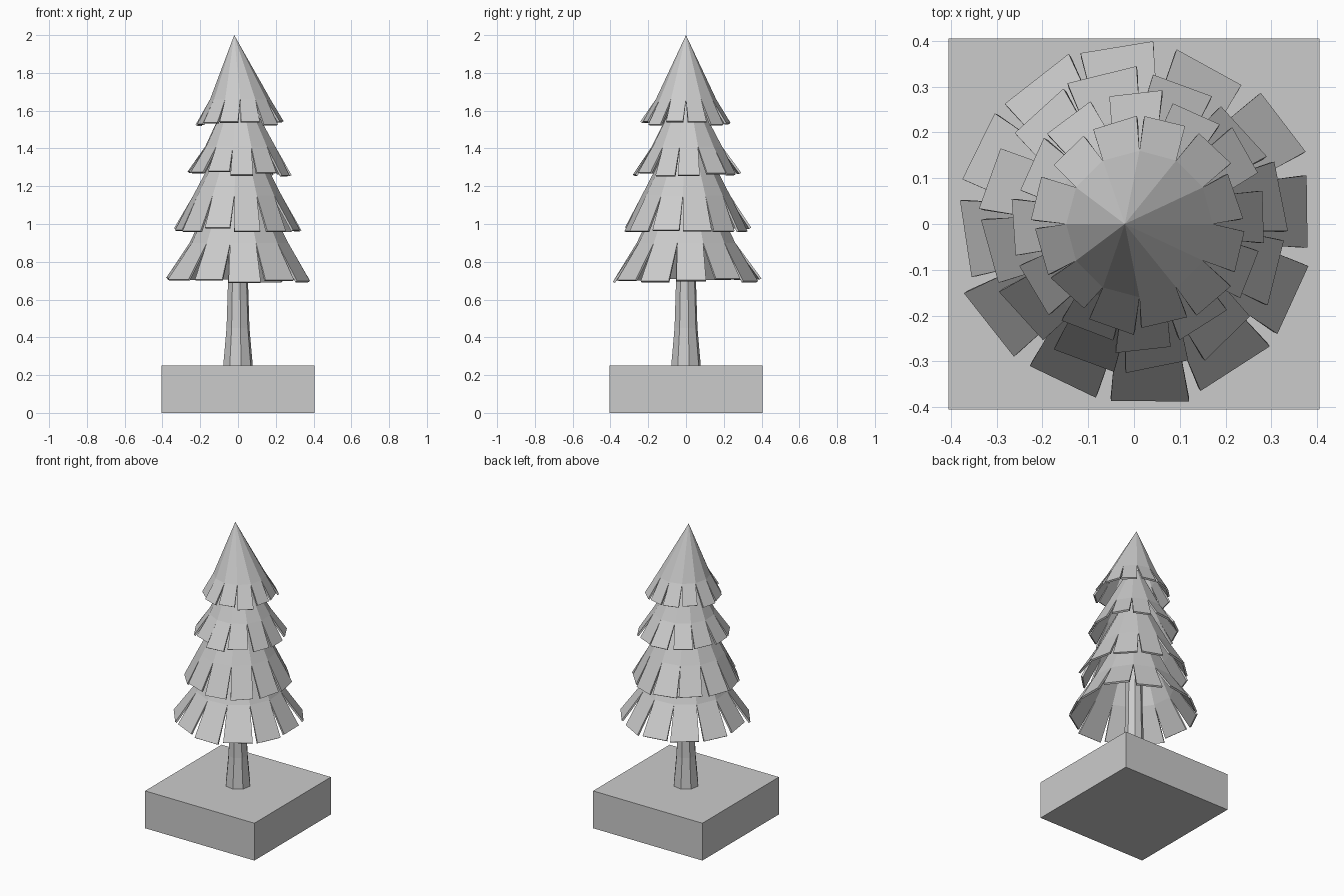
import bpy, bmesh, math, random
from mathutils import Vector

if "Cube" in bpy.data.objects:
    bpy.data.objects.remove(bpy.data.objects["Cube"])

random.seed(4)
SIDES = 12


def finish(bm, name):
    me = bpy.data.meshes.new(name)
    bm.to_mesh(me)
    bm.free()
    ob = bpy.data.objects.new(name, me)
    bpy.context.collection.objects.link(ob)
    return ob


def ring(bm, centre, radius, z, n, start):
    pts = []
    for i in range(n):
        a = math.radians(start) + math.tau * i / n
        pts.append(bm.verts.new((centre[0] + radius * math.cos(a),
                                 centre[1] + radius * math.sin(a), z)))
    return pts


def tier(name, top, slit, hem, centre, turn, width):
    """Open cone shell (z, radius levels) whose lower part splits into flaps."""
    bm = bmesh.new()
    lower = ring(bm, centre, slit[1], slit[0], SIDES, turn - 15)
    if top[1] == 0:
        tip = bm.verts.new((-0.02, 0, top[0]))
        for i in range(SIDES):
            bm.faces.new((lower[i], lower[(i + 1) % SIDES], tip))
    else:
        upper = ring(bm, (0, 0), top[1], top[0], SIDES, turn - 15)
        for i in range(SIDES):
            j = (i + 1) % SIDES
            bm.faces.new((lower[i], lower[j], upper[j], upper[i]))
    # flaps, each slightly varied
    for i in range(SIDES):
        a = math.radians(turn + 30 * i + random.uniform(-1.5, 1.5))
        r = hem[1] + random.uniform(-0.01, 0.01)
        z = hem[0] + random.uniform(-0.012, 0.012)
        skew = a + math.radians(random.uniform(-5, 5))
        mid = Vector((centre[0] + r * math.cos(a), centre[1] + r * math.sin(a), z))
        side = Vector((-math.sin(skew), math.cos(skew), 0))
        side *= width / 2 * random.uniform(0.93, 1.07)
        p = bm.verts.new(mid - side)
        q = bm.verts.new(mid + side)
        bm.faces.new((p, q, lower[(i + 1) % SIDES], lower[i]))
    ob = finish(bm, name)
    mod = ob.modifiers.new("thickness", 'SOLIDIFY')
    mod.thickness = 0.012
    mod.offset = -1


# square base
bpy.ops.mesh.primitive_cube_add(size=1, location=(0, 0, 0.125))
base = bpy.context.object
base.name = "base"
base.scale = (0.81, 0.81, 0.25)

# flared trunk
bm = bmesh.new()
levels = [(0.25, 0.08), (0.45, 0.062), (0.70, 0.054), (1.0, 0.05)]
rings = [ring(bm, (0, 0), r, z, 8, 12) for z, r in levels]
for lo, hi in zip(rings, rings[1:]):
    for i in range(8):
        j = (i + 1) % 8
        bm.faces.new((lo[i], lo[j], hi[j], hi[i]))
bm.faces.new(rings[0][::-1])
bm.faces.new(rings[-1])
finish(bm, "trunk")

# foliage tiers, bottom to top
tier("foliage_bottom", (1.15, 0.14), (0.90, 0.265), (0.705, 0.382), (0.005, 0), 5, 0.168)
tier("foliage_lower", (1.45, 0.08), (1.15, 0.235), (0.97, 0.325), (-0.003, 0), 11, 0.146)
tier("foliage_upper", (1.70, 0.04), (1.41, 0.19), (1.27, 0.272), (0.012, 0.005), 3, 0.118)
tier("foliage_top", (2.0, 0), (1.66, 0.16), (1.535, 0.226), (0.012, 0), 15, 0.098)
